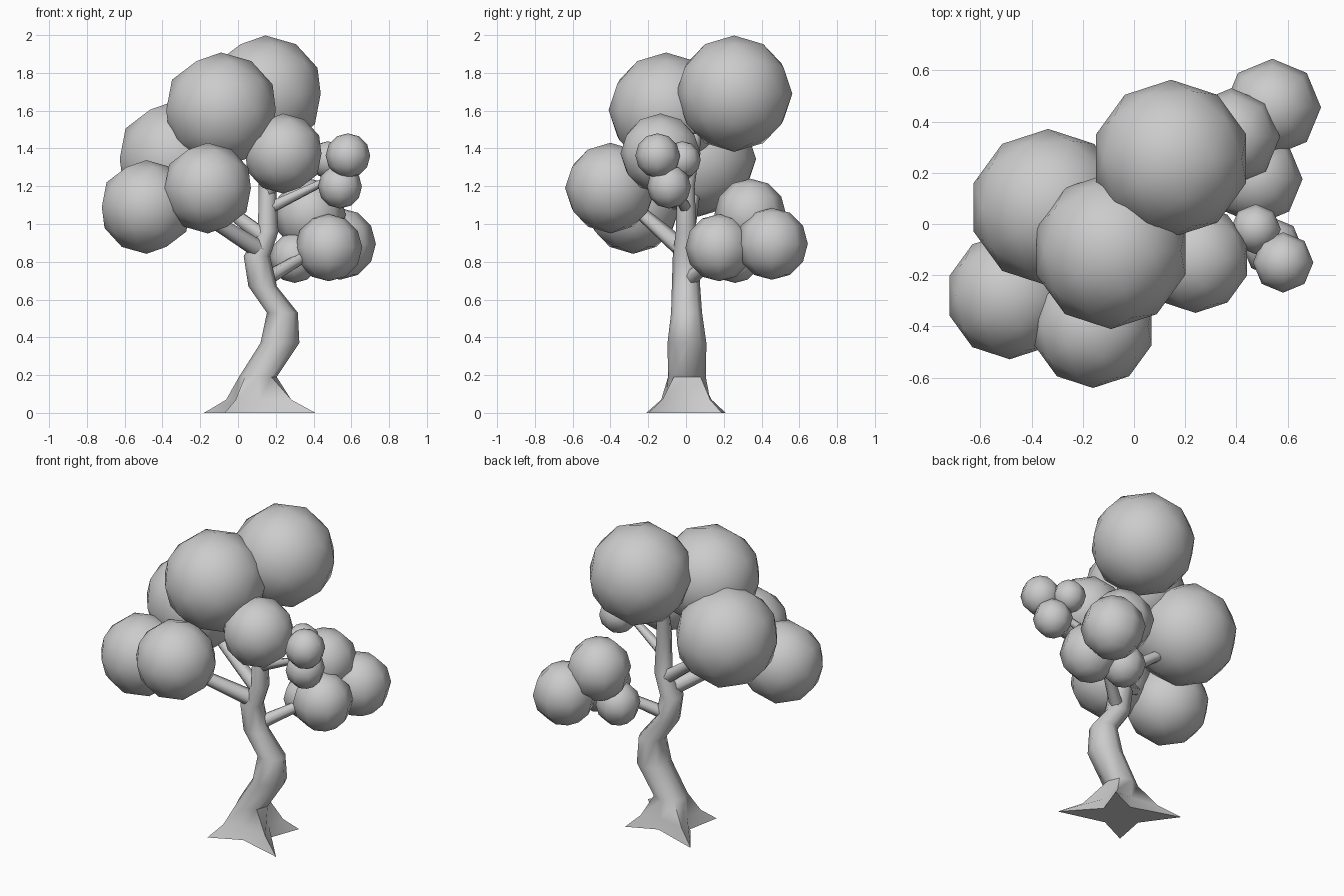
import bpy, bmesh, math
from mathutils import Vector

if "Cube" in bpy.data.objects:
    bpy.data.objects.remove(bpy.data.objects["Cube"])


def finish(name, bm):
    bmesh.ops.recalc_face_normals(bm, faces=bm.faces)
    me = bpy.data.meshes.new(name)
    bm.to_mesh(me)
    bm.free()
    ob = bpy.data.objects.new(name, me)
    bpy.context.collection.objects.link(ob)
    return ob


def loft(name, rings, angle=50):
    """Skin a list of equal-length point rings and cap both ends."""
    bm = bmesh.new()
    loops = [[bm.verts.new(p) for p in r] for r in rings]
    for a, b in zip(loops, loops[1:]):
        for i in range(len(a)):
            j = (i + 1) % len(a)
            bm.faces.new((a[i], a[j], b[j], b[i]))
    bm.faces.new(loops[0])
    bm.faces.new(loops[-1])
    ob = finish(name, bm)
    for p in ob.data.polygons:
        p.use_smooth = True
    ob.data.set_sharp_from_angle(angle=math.radians(angle))
    return ob


# Trunk: star-shaped root flare, then bent rings of (x, y, z, radius)
root_star = [(.30, .19), (.12, .11), (-.18, .21), (-.03, .0),
             (-.07, -.21), (.12, -.12), (.41, -.2), (.23, 0)]
path = [(.105, .005, .19, .1), (.222, .005, .37, .103), (.235, .003, .53, .082),
        (.13, 0, .67, .075), (.1, 0, .83, .07), (.16, 0, .96, .054),
        (.155, 0, 1.2, .046), (.13, .05, 1.48, .035)]
angles = [math.radians(46 + 45 * i) for i in range(8)]


def trunk_ring(x, y, z, r):
    return [Vector((x + r * math.cos(a), y + r * math.sin(a), z)) for a in angles]


foot = [Vector((x, y, 0)) for x, y in root_star]
collar = trunk_ring(*path[0])
mid = [f.lerp(c, .55) for f, c in zip(foot, collar)]
for p in mid:
    p.z = .07
loft("trunk", [foot, mid] + [trunk_ring(*p) for p in path])


# Branches: tapered six-sided limbs
def branch(name, start, end, r0, r1):
    a, b = Vector(start), Vector(end)
    q = (b - a).to_track_quat('Z', 'Y')

    def ring(c, r):
        return [c + q @ Vector((r * math.cos(k * math.pi / 3), r * math.sin(k * math.pi / 3), 0))
                for k in range(6)]
    loft(name, [ring(a, r0), ring(b, r1)], 60)


branch("branch_front_left", (.12, -.01, .86), (-.2, -.24, 1.06), .05, .035)
branch("branch_back_left", (.14, 0, .93), (-.22, .05, 1.2), .045, .03)
branch("branch_right", (.16, 0, 1.08), (.53, -.09, 1.26), .034, .018)
branch("branch_back_right", (.15, .02, .71), (.42, .22, .87), .04, .025)
branch("branch_upper_right", (.155, 0, 1.15), (.24, -.12, 1.35), .035, .025)

# Foliage: low-poly balls, coarser when small (x, y, z, radius)
foliage = [
    (.145, .255, 1.69, .308), (-.09, -.105, 1.603, .305), (-.335, .065, 1.345, .306),
    (-.485, -.28, 1.09, .248), (-.16, -.4, 1.19, .24), (.24, -.135, 1.373, .212),
    (.582, -.15, 1.362, .118), (.54, -.09, 1.198, .116), (.475, -.02, 1.34, .098),
    (.54, .455, .895, .19), (.48, .175, .875, .178), (.38, .34, 1.05, .19),
    (.3, .26, .82, .132),
]
for i, (x, y, z, r) in enumerate(foliage):
    bm = bmesh.new()
    if r > .2:
        bmesh.ops.create_icosphere(bm, subdivisions=2, radius=r)
    else:
        bmesh.ops.create_uvsphere(bm, u_segments=8, v_segments=6, radius=r)
    ob = finish("foliage_%02d" % (i + 1), bm)
    ob.location = (x, y, z)
    for p in ob.data.polygons:
        p.use_smooth = True
